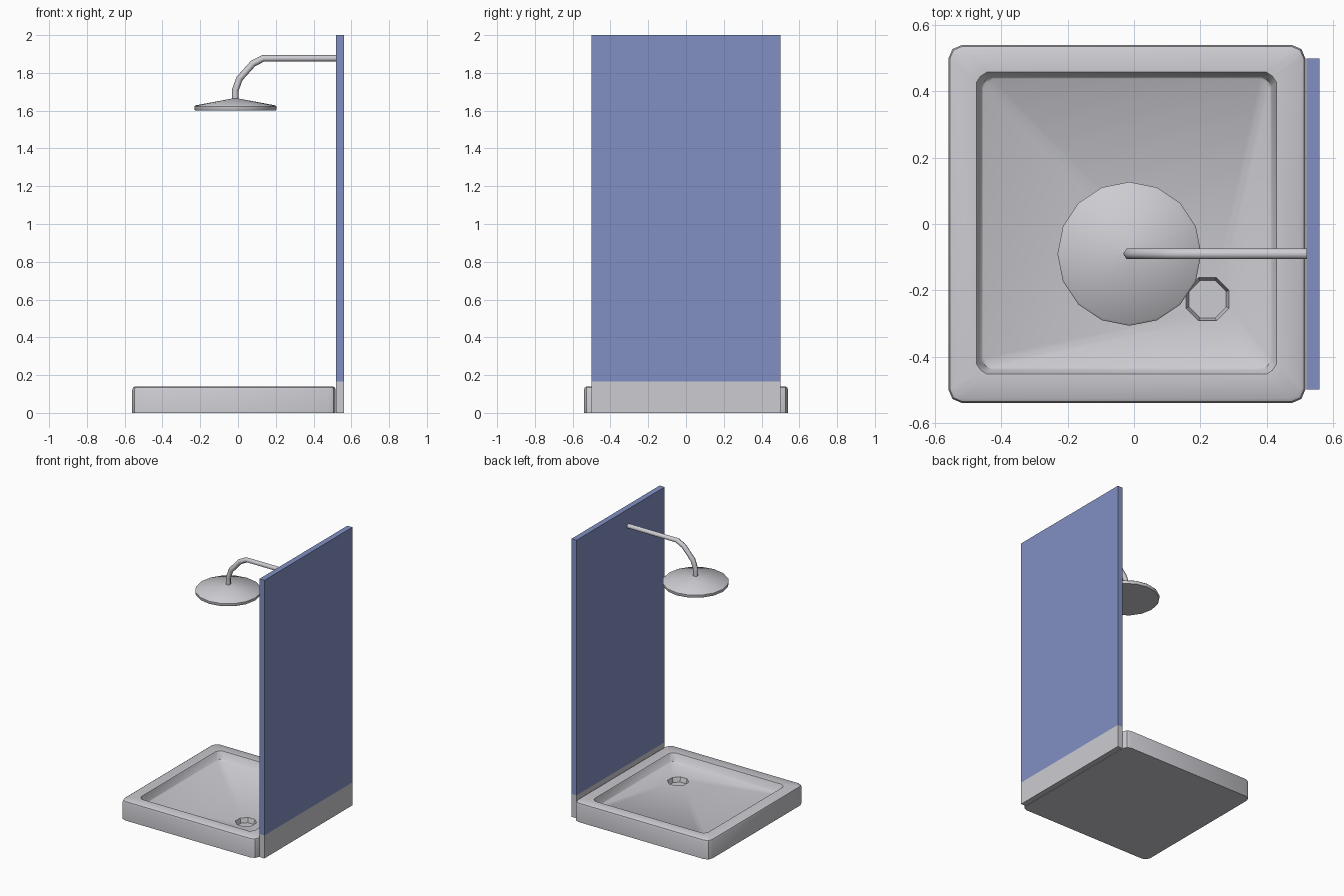
import bpy, bmesh, math
from mathutils import Vector

if "Cube" in bpy.data.objects:
    bpy.data.objects.remove(bpy.data.objects["Cube"])


def material(name, rgb):
    m = bpy.data.materials.new(name)
    m.diffuse_color = (*rgb, 1)
    m.use_nodes = True
    m.node_tree.nodes["Principled BSDF"].inputs["Base Color"].default_value = m.diffuse_color
    return m


GREY = material("pale grey", (0.60, 0.60, 0.64))
BLUE = material("panel blue", (0.22, 0.28, 0.55))


def finish(bm, name, mats, angle=None):
    bmesh.ops.recalc_face_normals(bm, faces=bm.faces)
    me = bpy.data.meshes.new(name)
    bm.to_mesh(me)
    bm.free()
    ob = bpy.data.objects.new(name, me)
    bpy.context.collection.objects.link(ob)
    for m in mats:
        me.materials.append(m)
    if angle:
        bpy.ops.object.select_all(action='DESELECT')
        ob.select_set(True)
        bpy.context.view_layer.objects.active = ob
        bpy.ops.object.shade_smooth_by_angle(angle=math.radians(angle))
    return ob


def loft(loops):
    """Skin a stack of equal-length closed loops and cap both ends."""
    bm = bmesh.new()
    rings = [[bm.verts.new(p) for p in loop] for loop in loops]
    n = len(rings[0])
    for a, b in zip(rings, rings[1:]):
        for i in range(n):
            j = (i + 1) % n
            bm.faces.new((a[i], a[j], b[j], b[i]))
    bm.faces.new(rings[0])
    bm.faces.new(rings[-1])
    return bm


def cut_rect(x0, x1, y0, y1, c, z, bulge=0.5):
    """Rectangle with corners cut by c; three points per corner."""
    cx, cy, hx, hy = (x0 + x1) / 2, (y0 + y1) / 2, (x1 - x0) / 2, (y1 - y0) / 2
    pts = []
    for sx, sy in ((1, 1), (-1, 1), (-1, -1), (1, -1)):
        k = c * (1 - bulge)
        corner = [(hx, hy - c), (hx - k, hy - k), (hx - c, hy)]
        if sx * sy < 0:
            corner.reverse()
        pts += [(cx + sx * px, cy + sy * py, z) for px, py in corner]
    return pts


def outer(inset, z):
    return cut_rect(-0.56 + inset, 0.517 - inset, -0.54 + inset, 0.54 - inset,
                    0.04 - inset * 0.5, z, 0.7)


def basin(inset, z):
    return cut_rect(-0.475 + inset, 0.43 - inset, -0.453 + inset, 0.458 - inset,
                    0.03, z, 0.6)


def drain(r, z):
    return cut_rect(0.222 - r, 0.222 + r, -0.227 - r, -0.227 + r, r * 0.586, z)


# tray: outer wall, rounded rim, basin, sloped floor and octagonal drain
tray = loft([outer(0, 0), outer(0, 0.122), outer(0.004, 0.134), outer(0.014, 0.14),
             basin(0, 0.138), basin(0.004, 0.13), basin(0.014, 0.085),
             basin(0.02, 0.08), drain(0.065, 0.068), drain(0.056, 0.035)])
finish(tray, "shower_tray", [GREY], 40)

# wall panel: grey splash strip below, blue above
levels = (0, 0.165, 2)
panel = loft([[(0.52, -0.5, z), (0.56, -0.5, z), (0.56, 0.5, z), (0.52, 0.5, z)]
              for z in levels])
for f in panel.faces:
    f.material_index = int(f.calc_center_median().z > 0.165)
finish(panel, "wall_panel", [GREY, BLUE])

# round shower head, 16 sides
HX, HY = -0.014, -0.09
profile = [(0.214, 1.602), (0.217, 1.606), (0.217, 1.622), (0.211, 1.628), (0.018, 1.664)]
head = loft([[(HX + r * math.cos(i * math.tau / 16), HY + r * math.sin(i * math.tau / 16), z)
              for i in range(16)] for r, z in profile])
finish(head, "shower_head", [GREY], 40)

# bent six-sided arm from head to panel
path = [Vector((x, HY, z)) for x, z in
        ((HX, 1.655), (HX, 1.71), (0.008, 1.77), (0.08, 1.85), (0.133, 1.877), (0.525, 1.877))]
rings = []
for i, p in enumerate(path):
    d_in = (p - path[max(i - 1, 0)]).normalized()
    d_out = (path[min(i + 1, len(path) - 1)] - p).normalized()
    t = (d_in + d_out).normalized()
    n = Vector((-t.z, 0, t.x))
    rings.append([p + 0.018 * (n * math.cos(k * math.tau / 6)
                               + Vector((0, 1, 0)) * math.sin(k * math.tau / 6))
                  for k in range(6)])
finish(loft(rings), "shower_arm", [GREY], 65)
